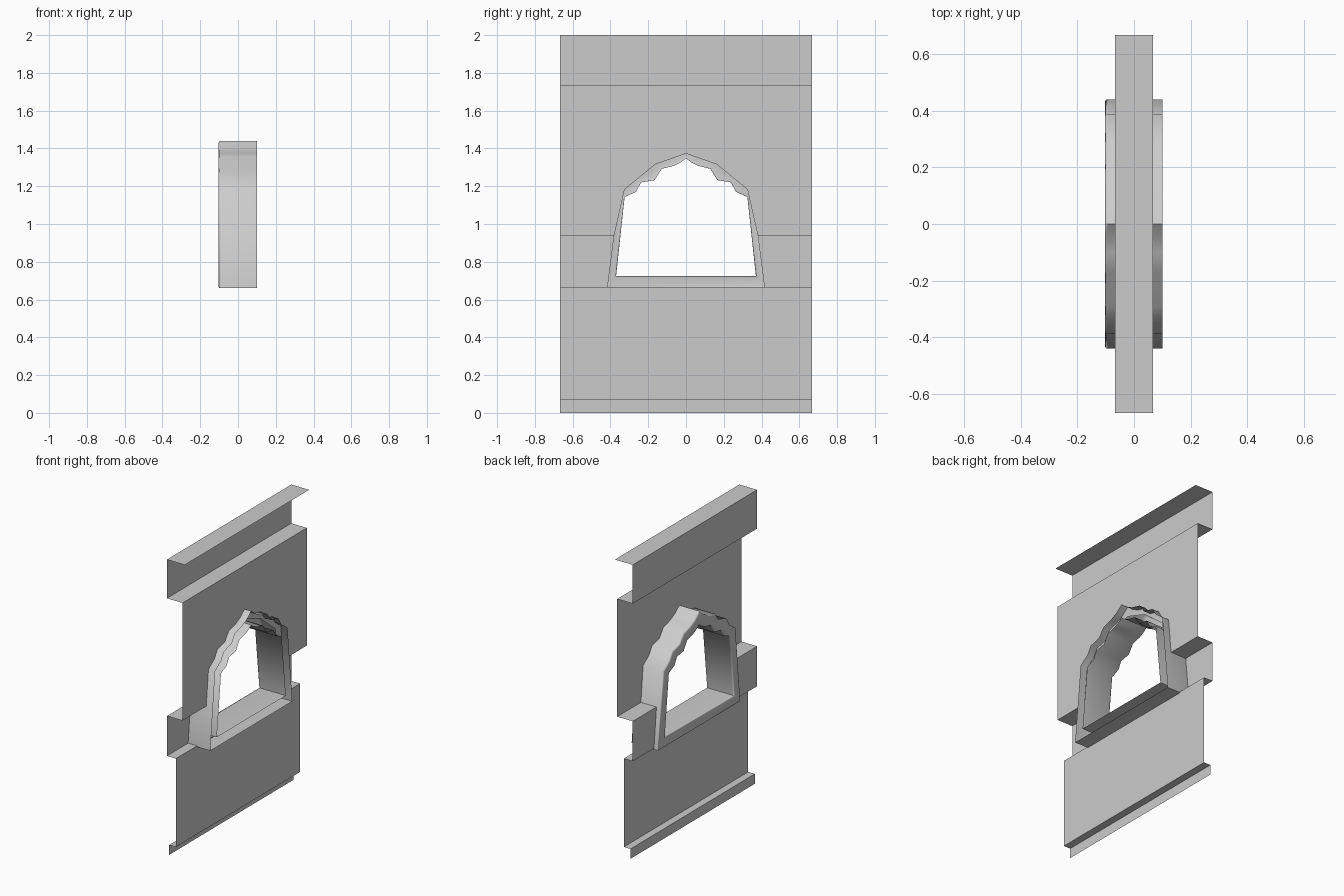
import bpy, bmesh, math
from mathutils import Vector

if "Cube" in bpy.data.objects:
    bpy.data.objects.remove(bpy.data.objects["Cube"])

W = 0.667  # half width of the wall along y


def finish(bm, name):
    me = bpy.data.meshes.new(name)
    bm.to_mesh(me)
    bm.free()
    ob = bpy.data.objects.new(name, me)
    bpy.context.collection.objects.link(ob)
    return ob


def mirror(half):
    """Half outline (y, z) from sill to apex -> full outline, -y side first."""
    return [(-y, z) for y, z in half] + [(y, z) for y, z in reversed(half[:-1])]


# Wall: one open sheet, outer side towards -x, with an arched opening
bm = bmesh.new()


def face(pts, direction):
    f = bm.faces.new([bm.verts.new(p) for p in pts])
    f.normal_update()
    if f.normal.dot(Vector(direction)) < 0:
        f.normal_flip()


def upright(x, z0, z1, y0=-W, y1=W):
    face([(x, y0, z0), (x, y1, z0), (x, y1, z1), (x, y0, z1)], (-1, 0, 0))


def ledge(z, x0, x1, up, y0=-W, y1=W):
    face([(x0, y0, z), (x1, y0, z), (x1, y1, z), (x0, y1, z)], (0, 0, up))


XB, XP = -0.067, 0.05            # band plane, main panel plane
ledge(2.0, XB, 0.067, 1)         # top
upright(XB, 1.737, 2.0)          # top band
ledge(1.737, XB, XP, -1)
arch = mirror([(0.38, 0.938), (0.325, 1.183), (0.164, 1.315), (0, 1.373)])
panel = [(-W, 0.938)] + arch + [(W, 0.938), (W, 1.737), (-W, 1.737)]
face([(XP, y, z) for y, z in panel], (-1, 0, 0))
for s in (-1, 1):                # middle band on both sides of the window
    ledge(0.938, XB, XP, 1, s * 0.38, s * W)
    face([(XB, s * W, 0.667), (XB, s * 0.415, 0.667),
          (XB, s * 0.38, 0.938), (XB, s * W, 0.938)], (-1, 0, 0))
ledge(0.667, XB, 0, -1)
upright(0, 0.067, 0.667)         # lower panel
ledge(0.067, -0.05, 0, 1)        # plinth
upright(-0.05, 0, 0.067)
bmesh.ops.remove_doubles(bm, verts=bm.verts, dist=0.0005)
finish(bm, "wall_panel")

# Window frame: scalloped arch channel, open towards +x, bevelled on -x
inner = mirror([(0.37, 0.725), (0.325, 1.143), (0.265, 1.17), (0.238, 1.22),
                (0.166, 1.232), (0.129, 1.292), (0.065, 1.308), (0.03, 1.325), (0, 1.347)])
outer = mirror([(0.44, 0.66), (0.388, 1.18), (0.325, 1.225), (0.292, 1.278),
                (0.213, 1.298), (0.172, 1.355), (0.1, 1.375), (0.05, 1.4), (0, 1.44)])
section = [(0.1, 0), (-0.092, 0), (-0.1, 0.03), (-0.103, 0.13),
           (-0.103, 0.87), (-0.1, 0.97), (-0.092, 1), (0.1, 1)]
bm = bmesh.new()
rings = []
for x, t in section:
    rings.append([bm.verts.new((x, a[0] + (b[0] - a[0]) * t, a[1] + (b[1] - a[1]) * t))
                  for a, b in zip(inner, outer)])
n = len(inner)
for r0, r1 in zip(rings, rings[1:]):
    for i in range(n):
        j = (i + 1) % n
        bm.faces.new((r0[i], r0[j], r1[j], r1[i]))
bm.normal_update()
if sum(f.normal.x * f.calc_area() for f in bm.faces) > 0:
    bmesh.ops.reverse_faces(bm, faces=bm.faces)
frame = finish(bm, "window_frame")
bpy.ops.object.select_all(action='DESELECT')
frame.select_set(True)
bpy.context.view_layer.objects.active = frame
bpy.ops.object.shade_smooth_by_angle(angle=math.radians(65))
